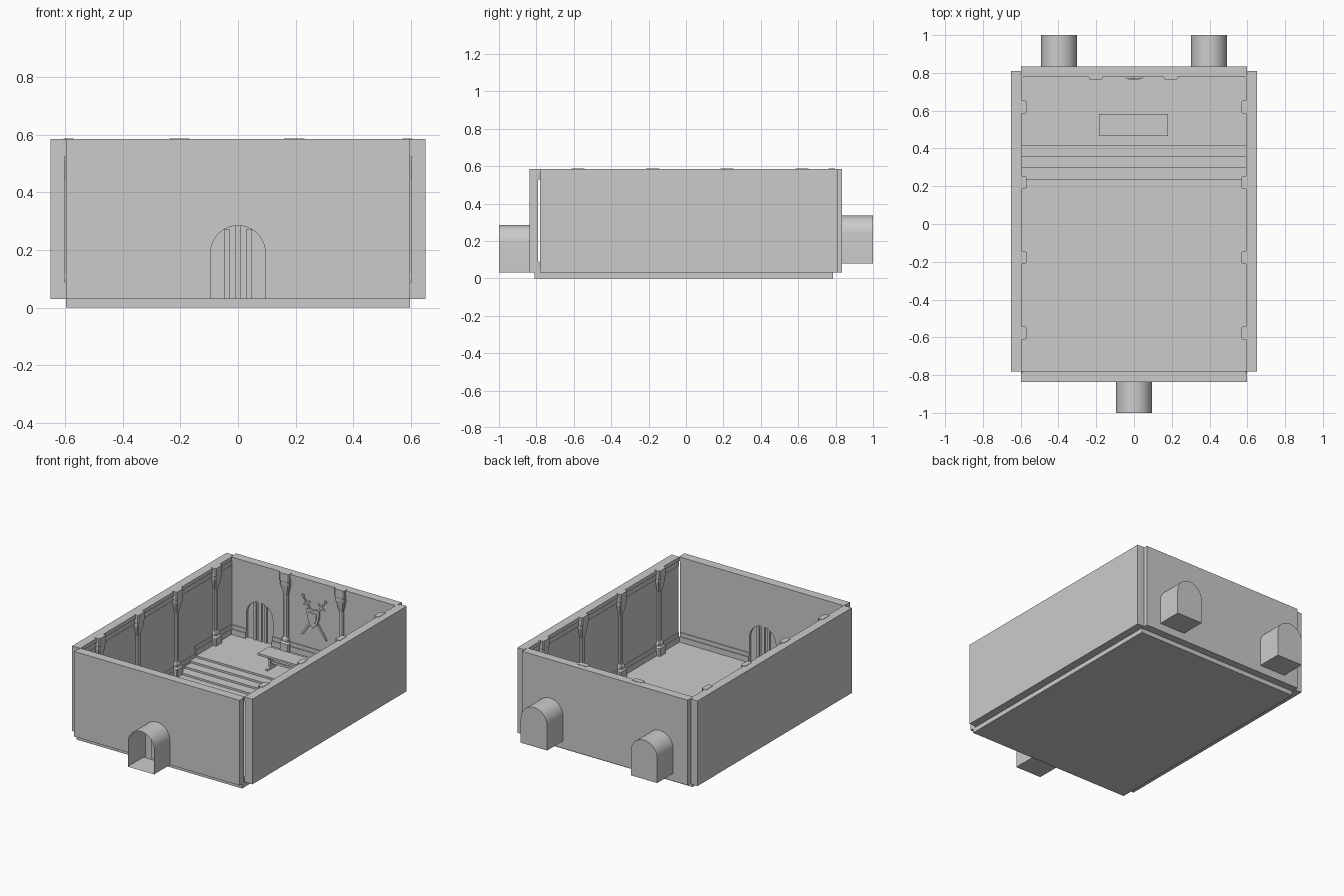
import bpy, bmesh, math
from mathutils import Matrix, Vector

if "Cube" in bpy.data.objects:
    bpy.data.objects.remove(bpy.data.objects["Cube"])

stone = bpy.data.materials.new("stone_grey")
stone.diffuse_color = (0.6, 0.6, 0.6, 1)
stone.use_nodes = True
stone.node_tree.nodes["Principled BSDF"].inputs["Base Color"].default_value = stone.diffuse_color


def finish(name, bm, smooth=False, matrix=None):
    if matrix:
        bmesh.ops.transform(bm, matrix=matrix, verts=bm.verts)
    bmesh.ops.recalc_face_normals(bm, faces=bm.faces)
    me = bpy.data.meshes.new(name)
    bm.to_mesh(me)
    bm.free()
    me.materials.append(stone)
    if smooth:
        me.shade_smooth()
        me.set_sharp_from_angle(angle=math.radians(30))
    ob = bpy.data.objects.new(name, me)
    bpy.context.collection.objects.link(ob)
    return ob


def prism(name, pts, y0, y1, caps=(True, True), smooth=False, matrix=None):
    """Extrude an x-z outline along y; caps choose which ends are closed."""
    bm = bmesh.new()
    a = [bm.verts.new((x, y0, z)) for x, z in pts]
    b = [bm.verts.new((x, y1, z)) for x, z in pts]
    n = len(pts)
    for i in range(n):
        j = (i + 1) % n
        bm.faces.new((a[i], a[j], b[j], b[i]))
    if caps[0]:
        bm.faces.new(a)
    if caps[1]:
        bm.faces.new(b[::-1])
    return finish(name, bm, smooth, matrix)


def box(name, x0, x1, y0, y1, z0, z1):
    return prism(name, [(x0, z0), (x1, z0), (x1, z1), (x0, z1)], y0, y1)


R, DOOR_H = 0.095, 0.255        # doorway half width and height


def arch(cx, z0, r=R, h=DOOR_H, n=20):
    """Doorway outline from lower left over the top to lower right."""
    pts = [(cx - r, z0)]
    for i in range(n + 1):
        t = math.pi * (1 - i / n)
        pts.append((cx + r * math.cos(t), z0 + h - r + r * math.sin(t)))
    return pts + [(cx + r, z0)]


def door_wall(name, centres, z0, y0, y1):
    pts = [(-0.597, z0)]
    for c in centres:
        pts += arch(c, z0)
    pts += [(0.597, z0), (0.597, TOP), (-0.597, TOP)]
    prism(name, pts, y0, y1)


def gate(name, cx, z0, y):
    prism(name + "_panel", arch(cx, z0), y - 0.006, y + 0.006)
    for i, dx in enumerate((-0.038, 0, 0.038)):
        top = z0 + DOOR_H - R + math.sqrt(R * R - (abs(dx) + 0.01) ** 2)
        box(f"{name}_plank_{i}", cx + dx - 0.01, cx + dx + 0.01,
            y - 0.016, y + 0.016, z0, top)


FLOOR, DAIS, TOP = 0.03, 0.08, 0.585

# Floor slab and outer walls
box("floor", -0.597, 0.597, -0.81, 0.785, 0, FLOOR)
for s, side in ((-1, "left"), (1, "right")):
    box(side + "_wall", min(s * 0.602, s * 0.65), max(s * 0.602, s * 0.65),
        -0.78, 0.81, FLOOR, TOP)
door_wall("front_wall", [0], FLOOR, -0.837, -0.79)
door_wall("back_wall", [-0.397, 0.397], DAIS, 0.79, 0.835)
box("back_wall_sill", -0.597, 0.597, 0.79, 0.835, FLOOR, DAIS)

# Arched passages behind the doors
prism("front_passage", arch(0, FLOOR), -1.0, -0.837, (False, False), True)
gate("front_gate", 0, FLOOR, -0.81)
for cx, side in ((-0.397, "left"), (0.397, "right")):
    prism(side + "_back_passage", arch(cx, DAIS), 0.835, 1.0, (False, True), True)
    gate(side + "_back_gate", cx, DAIS, 0.81)

# Dais with steps
edges = (0.235, 0.297, 0.357, 0.415)
for i, y in enumerate(edges):
    box(f"step_{i}", -0.602, 0.602, y, 0.79, FLOOR, FLOOR + (DAIS - FLOOR) * (i + 1) / 4)


# Cornice and skirting; each is two thin stepped bands
def trim(name, x0, x1, y0, y1, grow, z0, upper):
    """grow = inward direction of the thinner second band."""
    za, zb = (z0 + 0.035, z0 + 0.06)
    thick, thin = ((za, zb), (z0, za)) if upper else ((z0, za), (za, zb))
    box(name, x0, x1, y0, y1, *thick)
    gx, gy = grow
    h = 0.5
    w, d = x1 - x0, y1 - y0
    box(name + "_lip", x0 + (w * h if gx < 0 else 0), x1 - (w * h if gx > 0 else 0),
        y0 + (d * h if gy < 0 else 0), y1 - (d * h if gy > 0 else 0), *thin)


CZ = TOP - 0.06
for s, side in ((-1, "left"), (1, "right")):
    xa, xb = sorted((s * 0.592, s * 0.602))
    trim(side + "_cornice", xa, xb, -0.78, 0.79, (-s, 0), CZ, True)
    trim(side + "_skirting", xa, xb, -0.78, 0.415, (-s, 0), FLOOR, False)
    trim(side + "_dais_skirting", xa, xb, 0.415, 0.79, (-s, 0), DAIS, False)
    xa, xb = sorted((s * R, s * 0.592))
    trim(side + "_front_skirting", xa, xb, -0.79, -0.778, (0, 1), FLOOR, False)
    xa, xb = sorted((s * (0.397 + R), s * 0.592))
    trim(side + "_back_skirting", xa, xb, 0.778, 0.79, (0, -1), DAIS, False)
trim("front_cornice", -0.592, 0.592, -0.79, -0.778, (0, 1), CZ, True)
trim("back_cornice", -0.592, 0.592, 0.778, 0.79, (0, -1), CZ, True)
trim("middle_back_skirting", R - 0.397, 0.397 - R, 0.778, 0.79, (0, -1), DAIS, False)


# Half pillars: wide foot and capital, narrow bevelled shaft
def pillar(name, x, y, angle, z0):
    rings = [(z0, .033, .035), (z0 + .05, .033, .035), (z0 + .06, .025, .027),
             (z0 + .075, .025, .027), (z0 + .09, .016, .02), (0.44, .016, .02),
             (0.51, .033, .032), (0.53, .033, .032), (0.535, .035, .035),
             (TOP + .002, .035, .035)]
    bm = bmesh.new()
    prev = None
    for z, w, d in rings:
        c = 0.006
        ring = [bm.verts.new(p) for p in ((-w, 0, z), (-w, c - d, z), (c - w, -d, z),
                                          (w - c, -d, z), (w, c - d, z), (w, 0, z))]
        if prev:
            for i in range(6):
                j = (i + 1) % 6
                bm.faces.new((prev[i], prev[j], ring[j], ring[i]))
        else:
            bm.faces.new(ring[::-1])
        prev = ring
    bm.faces.new(prev)
    finish(name, bm, False,
           Matrix.Translation((x, y, 0)) @ Matrix.Rotation(math.radians(angle), 4, 'Z'))


for i, y in enumerate((-0.577, -0.178, 0.22, 0.62)):
    z = DAIS if y > 0.4 else FLOOR
    pillar(f"left_pillar_{i}", -0.605, y, 90, z)
    pillar(f"right_pillar_{i}", 0.605, y, -90, z)
for i, x in enumerate((-0.203, 0.195)):
    pillar(f"back_pillar_{i}", x, 0.797, 0, DAIS)

# Trestle table on the dais
box("table_top", -0.185, 0.18, 0.467, 0.583, 0.172, 0.185)
for i, x in enumerate((-0.13, 0.125)):
    m = Matrix.Translation((x, 0.525, 0)) @ Matrix.Rotation(math.pi / 2, 4, 'Z')
    leg = [(-.045, DAIS), (.045, DAIS), (.045, .09), (.016, .1), (.016, .145),
           (.045, .172), (-.045, .172), (-.016, .145), (-.016, .1), (-.045, .09)]
    prism(f"table_leg_{i}", leg, -0.008, 0.008, matrix=m)
box("table_stretcher", -0.13, 0.125, 0.519, 0.531, 0.115, 0.13)

# Shield and crossed swords on the back wall
CENTRE = Matrix.Translation((0, 0.79, 0.345))
shield = [(0, .05), (.025, .058), (.045, .052), (.042, 0), (.025, -.04), (0, -.065)]
shield += [(-x, z) for x, z in shield[-2:0:-1]]
prism("shield", shield, -0.02, -0.008, matrix=CENTRE)
prism("shield_boss", [(x * .65, z * .65) for x, z in shield], -0.025, -0.02, matrix=CENTRE)
sword = [(0, -.16), (.006, -.145), (.006, .09), (.028, .093), (.028, .102), (.004, .102),
         (.004, .138), (.009, .144), (.009, .152), (0, .158)]
sword += [(-x, z) for x, z in sword[-2:0:-1]]
for s, side in ((-1, "left"), (1, "right")):
    m = CENTRE @ Matrix.Rotation(math.radians(s * 34), 4, 'Y')
    prism(side + "_sword", sword, -0.009 - 0.002 * s, -0.002 - 0.002 * s, matrix=m)
